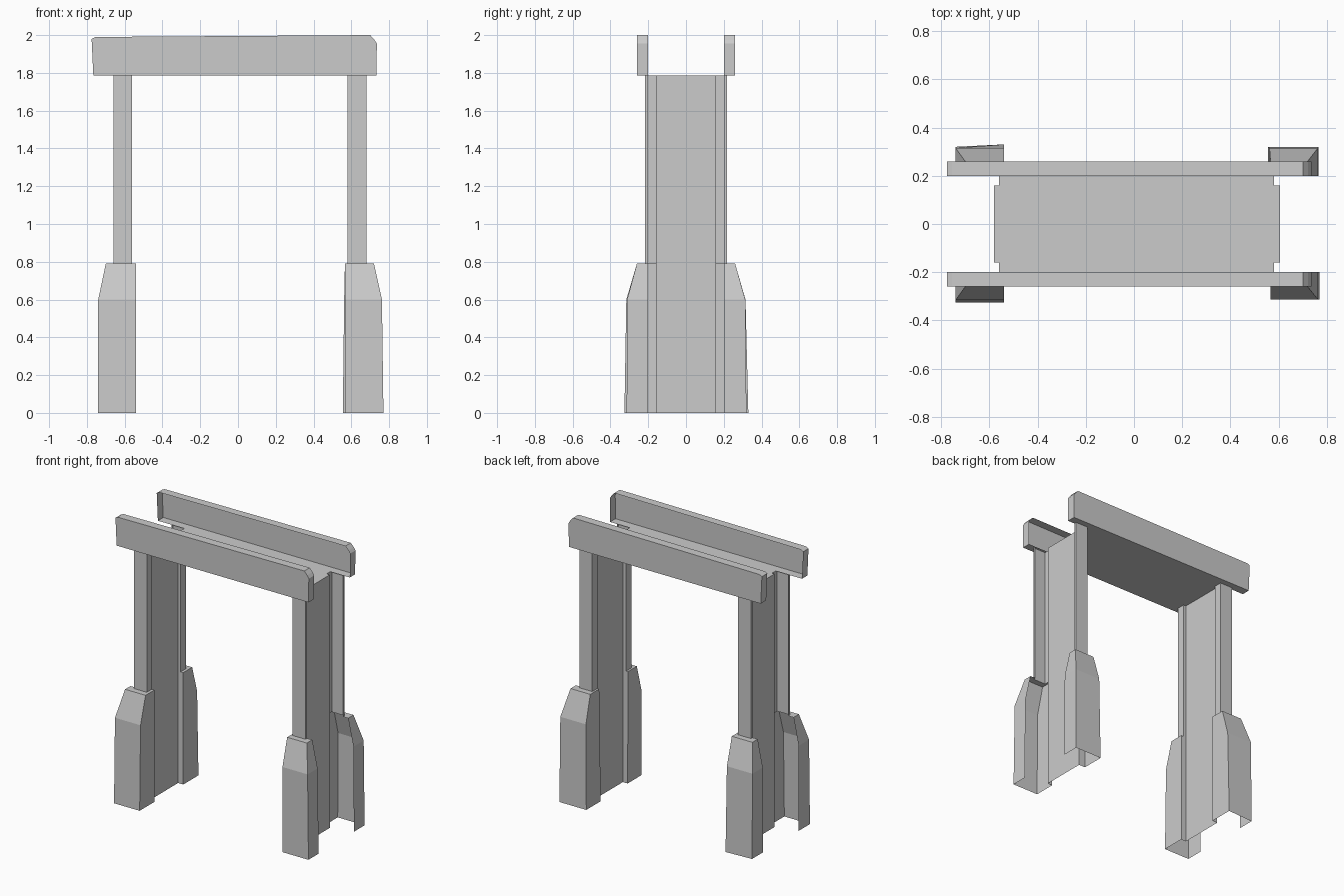
import bpy

if "Cube" in bpy.data.objects:
    bpy.data.objects.remove(bpy.data.objects["Cube"])


def make_object(name, verts, faces):
    mesh = bpy.data.meshes.new(name)
    mesh.from_pydata(verts, [], faces)
    mesh.update()
    obj = bpy.data.objects.new(name, mesh)
    bpy.context.collection.objects.link(obj)
    return obj


def loft(name, rings, flip):
    """Skin open polylines stacked one above the other."""
    n = len(rings[0])
    verts = [p for ring in rings for p in ring]
    faces = []
    for r in range(len(rings) - 1):
        for i in range(n - 1):
            a, b = r * n + i, r * n + i + 1
            f = (a, b, b + n, a + n)
            faces.append(f[::-1] if flip else f)
    return make_object(name, verts, faces)


TOP, BASE_TOP, SHOULDER = 1.787, 0.79, 0.6
PANEL_Y, FLANGE_Y = 0.16, 0.20
PANEL_X = {-1: -0.58, 1: 0.605}
COLUMN_X = {-1: (-0.66, -0.56), 1: (0.68, 0.58)}  # outer, inner


def leg(name, sx, sy, foot, shoulder, cap):
    """Open channel: flared base, flat cap, slim column."""
    px = PANEL_X[sx]

    def ring(z, ox, ix, y_out, y_in=None):
        y_in = y_out if y_in is None else y_in
        plan = [(ox, FLANGE_Y), (ox, y_out), (ix, y_in), (ix, PANEL_Y), (px, PANEL_Y)]
        return [(x, sy * y, z) for x, y in plan]

    col = COLUMN_X[sx]
    rings = [ring(0, *foot), ring(SHOULDER, *shoulder), ring(BASE_TOP, *cap),
             ring(BASE_TOP, *col, 0.218), ring(TOP, *col, 0.218)]
    loft(name, rings, sx * sy < 0)


# Four legs, each base very slightly irregular
leg("front_left_leg", -1, -1, (-0.74, -0.54, 0.326), (-0.74, -0.54, 0.316), (-0.70, -0.54, 0.26))
leg("back_left_leg", -1, 1, (-0.74, -0.54, 0.32, 0.33), (-0.74, -0.54, 0.315), (-0.70, -0.54, 0.26))
leg("front_right_leg", 1, -1, (0.77, 0.568, 0.314), (0.762, 0.566, 0.312), (0.72, 0.566, 0.26))
leg("back_right_leg", 1, 1, (0.765, 0.555, 0.32), (0.762, 0.562, 0.314), (0.72, 0.566, 0.26))

# Recessed jamb panels between front and back legs
for side, sx in (("left", -1), ("right", 1)):
    x = PANEL_X[sx]
    quad = [(x, -PANEL_Y, 0), (x, PANEL_Y, 0), (x, PANEL_Y, TOP), (x, -PANEL_Y, TOP)]
    make_object(side + "_jamb_panel", quad, [(0, 1, 2, 3) if sx < 0 else (3, 2, 1, 0)])

# Ceiling panel, notched at its corners around the columns
lx, rx = COLUMN_X[-1][1], COLUMN_X[1][1]
plx, prx = PANEL_X[-1], PANEL_X[1]
half = [(lx, -FLANGE_Y), (rx, -FLANGE_Y), (rx, -PANEL_Y), (prx, -PANEL_Y),
        (prx, PANEL_Y), (rx, PANEL_Y), (rx, FLANGE_Y), (lx, FLANGE_Y),
        (lx, PANEL_Y), (plx, PANEL_Y), (plx, -PANEL_Y), (lx, -PANEL_Y)]
make_object("ceiling_panel", [(x, y, TOP) for x, y in half], [tuple(range(11, -1, -1))])

# Header beams: outer face with a rim turned inwards, open at the back
outline = [(-0.766, TOP), (0.733, TOP), (0.735, 1.955), (0.722, 1.975),
           (0.70, 2.0), (-0.755, 1.99), (-0.775, 1.98)]
n = len(outline)
for side, sy in (("front", -1), ("back", 1)):
    verts = [(x, sy * 0.26, z) for x, z in outline] + [(x, sy * 0.20, z) for x, z in outline]
    faces = [tuple(range(n))]
    faces += [((i + 1) % n, i, i + n, (i + 1) % n + n) for i in range(n)]
    if sy > 0:
        faces = [f[::-1] for f in faces]
    make_object(side + "_header_beam", verts, faces)
